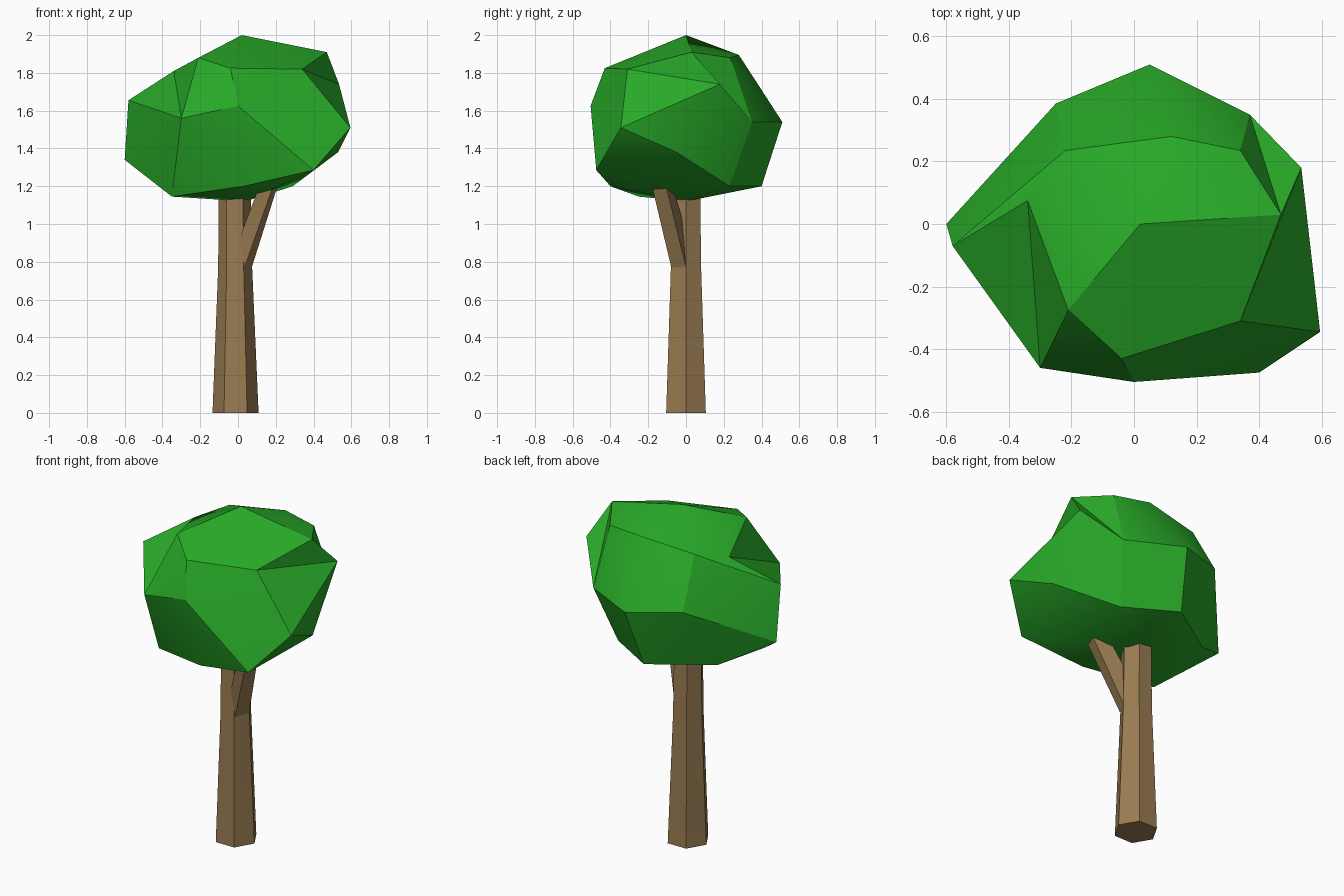
import bpy, bmesh, math
from mathutils import Vector

cube = bpy.data.objects.get("Cube")
if cube:
    bpy.data.objects.remove(cube, do_unlink=True)


def material(name, rgb):
    m = bpy.data.materials.new(name)
    m.use_nodes = True
    m.diffuse_color = (*rgb, 1)
    m.node_tree.nodes["Principled BSDF"].inputs["Base Color"].default_value = (*rgb, 1)
    return m


def finish(name, bm, mat, angle):
    bmesh.ops.recalc_face_normals(bm, faces=bm.faces)
    me = bpy.data.meshes.new(name)
    bm.to_mesh(me)
    bm.free()
    ob = bpy.data.objects.new(name, me)
    bpy.context.collection.objects.link(ob)
    me.materials.append(mat)
    bpy.ops.object.select_all(action='DESELECT')
    ob.select_set(True)
    bpy.context.view_layer.objects.active = ob
    bpy.ops.object.shade_smooth_by_angle(angle=math.radians(angle))
    return ob


def loft(name, rings, mat):
    """Closed skin through rings that share a vertex count."""
    bm = bmesh.new()
    loops = [[bm.verts.new(p) for p in ring] for ring in rings]
    n = len(loops[0])
    for a, b in zip(loops, loops[1:]):
        for i in range(n):
            j = (i + 1) % n
            bm.faces.new((a[i], a[j], b[j], b[i]))
    bm.faces.new(loops[0])
    bm.faces.new(loops[-1])
    return finish(name, bm, mat, 20)


def hexagon(cx, rx, ry, z):
    return [(cx + rx * math.cos(k * math.pi / 3),
             ry * math.sin(k * math.pi / 3) / math.sin(math.pi / 3), z) for k in range(6)]


bark = material("bark_brown", (0.32, 0.20, 0.085))
leaf = material("leaf_green", (0.021, 0.40, 0.021))

# Six-sided tapering trunk
loft("trunk", [hexagon(-0.013, 0.122, 0.105, 0), hexagon(-0.015, 0.09, 0.08, 0.77),
               hexagon(-0.017, 0.085, 0.075, 1.22)], bark)

# Four-sided branch forking off the trunk
loft("branch", [
    [(0.035, -0.078, 0.77), (0.073, 0, 0.77), (-0.01, 0.03, 0.85), (-0.02, -0.06, 0.85)],
    [(0.185, -0.18, 1.2), (0.215, -0.11, 1.22), (0.13, -0.075, 1.22), (0.12, -0.16, 1.22)],
], bark)

# Faceted canopy: corner points wrapped in a hull
corners = {
    "crown": (0.02, 0, 2.0), "right_peak": (0.47, 0.03, 1.91),
    "front_right_top": (0.34, -0.31, 1.82), "front_top": (-0.04, -0.43, 1.825),
    "front": (0, -0.505, 1.625), "front_left": (-0.3, -0.46, 1.56),
    "left_peak": (-0.21, -0.275, 1.88), "left_top": (-0.34, 0.075, 1.81),
    "left_side": (-0.58, -0.07, 1.655), "left_low": (-0.6, 0, 1.34),
    "right_side": (0.535, 0.18, 1.74), "right_front": (0.595, -0.345, 1.51),
    "front_right_low": (0.4, -0.475, 1.285), "right_low": (0.53, -0.05, 1.38),
    "back_right": (0.37, 0.35, 1.54), "back": (0.05, 0.51, 1.54),
    "back_top": (0.12, 0.28, 1.895), "back_right_top": (0.34, 0.235, 1.88),
    "back_left_top": (-0.22, 0.235, 1.855), "back_left": (-0.25, 0.385, 1.57),
    "base_right": (0.29, 0.23, 1.2), "base_back": (0, 0.4, 1.2),
    "base_left": (-0.335, 0.18, 1.2), "base_front_left": (-0.35, -0.25, 1.145),
    "base_front": (0.03, -0.4, 1.2), "base": (0.04, 0, 1.12),
}
bm = bmesh.new()
for p in corners.values():
    bm.verts.new(p)
hull = bmesh.ops.convex_hull(bm, input=bm.verts[:])
loose = [v for v in bm.verts if not v.link_faces]
bmesh.ops.delete(bm, geom=loose, context='VERTS')


def corner(name):
    return min(bm.verts, key=lambda v: (v.co - Vector(corners[name])).length)


# Turn a few hull edges inward to make the hollow creases
for a, b in (("left_peak", "left_side"), ("right_peak", "right_front"),
             ("back_right_top", "right_side")):
    edge = bm.edges.get((corner(a), corner(b)))
    if edge and len(edge.link_faces) == 2:
        bmesh.utils.edge_rotate(edge, True)
finish("canopy", bm, leaf, 25)
